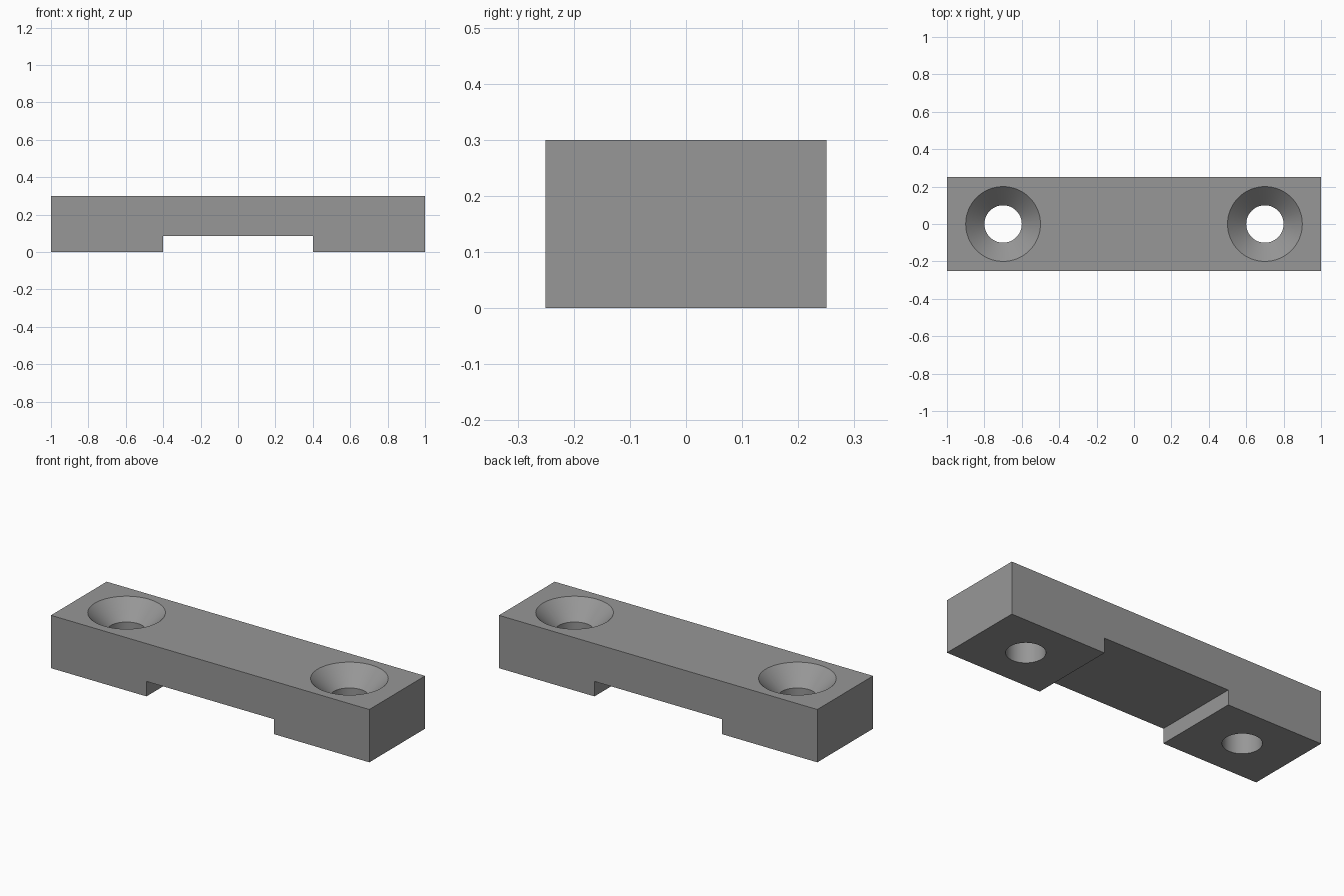
import bpy, bmesh, math

if "Cube" in bpy.data.objects:
    bpy.data.objects.remove(bpy.data.objects["Cube"])

grey = bpy.data.materials.new("mid grey")
grey.diffuse_color = (0.31, 0.31, 0.31, 1)
grey.use_nodes = True
grey.node_tree.nodes["Principled BSDF"].inputs["Base Color"].default_value = grey.diffuse_color


def finish(name, bm):
    bmesh.ops.recalc_face_normals(bm, faces=bm.faces)
    mesh = bpy.data.meshes.new(name)
    bm.to_mesh(mesh)
    bm.free()
    mesh.materials.append(grey)
    obj = bpy.data.objects.new(name, mesh)
    bpy.context.collection.objects.link(obj)
    return obj


# Bridge-shaped bar: front profile swept through its depth
bm = bmesh.new()
profile = [(-1, 0), (-0.4, 0), (-0.4, 0.085), (0.4, 0.085),
           (0.4, 0), (1, 0), (1, 0.3), (-1, 0.3)]
face = bm.faces.new([bm.verts.new((x, -0.25, z)) for x, z in profile])
swept = bmesh.ops.extrude_face_region(bm, geom=[face])["geom"]
bmesh.ops.translate(bm, vec=(0, 0.5, 0),
                    verts=[v for v in swept if isinstance(v, bmesh.types.BMVert)])
bar = finish("mounting_bar", bm)


# Countersunk screw hole: straight bore below a 45 degree cone
def hole_cutter(name, x, sides=64):
    bm = bmesh.new()
    rings = []
    for r, z in [(0.1, -0.05), (0.1, 0.2), (0.2, 0.3), (0.2, 0.35)]:
        rings.append([bm.verts.new((x + r * math.cos(a), r * math.sin(a), z))
                      for a in (2 * math.pi * i / sides for i in range(sides))])
    for low, high in zip(rings, rings[1:]):
        for i in range(sides):
            j = (i + 1) % sides
            bm.faces.new((low[i], low[j], high[j], high[i]))
    bm.faces.new(rings[0])
    bm.faces.new(rings[-1])
    return finish(name, bm)


bpy.context.view_layer.objects.active = bar
bar.select_set(True)
for side, x in (("left", -0.7), ("right", 0.7)):
    cutter = hole_cutter(side + "_hole_cutter", x)
    cut = bar.modifiers.new(side + "_hole", "BOOLEAN")
    cut.operation = "DIFFERENCE"
    cut.solver = "EXACT"
    cut.object = cutter
    bpy.ops.object.modifier_apply(modifier=cut.name)
    bpy.data.objects.remove(cutter)

# Smooth hole walls, crisp edges
bpy.ops.object.shade_smooth_by_angle(angle=math.radians(30))
